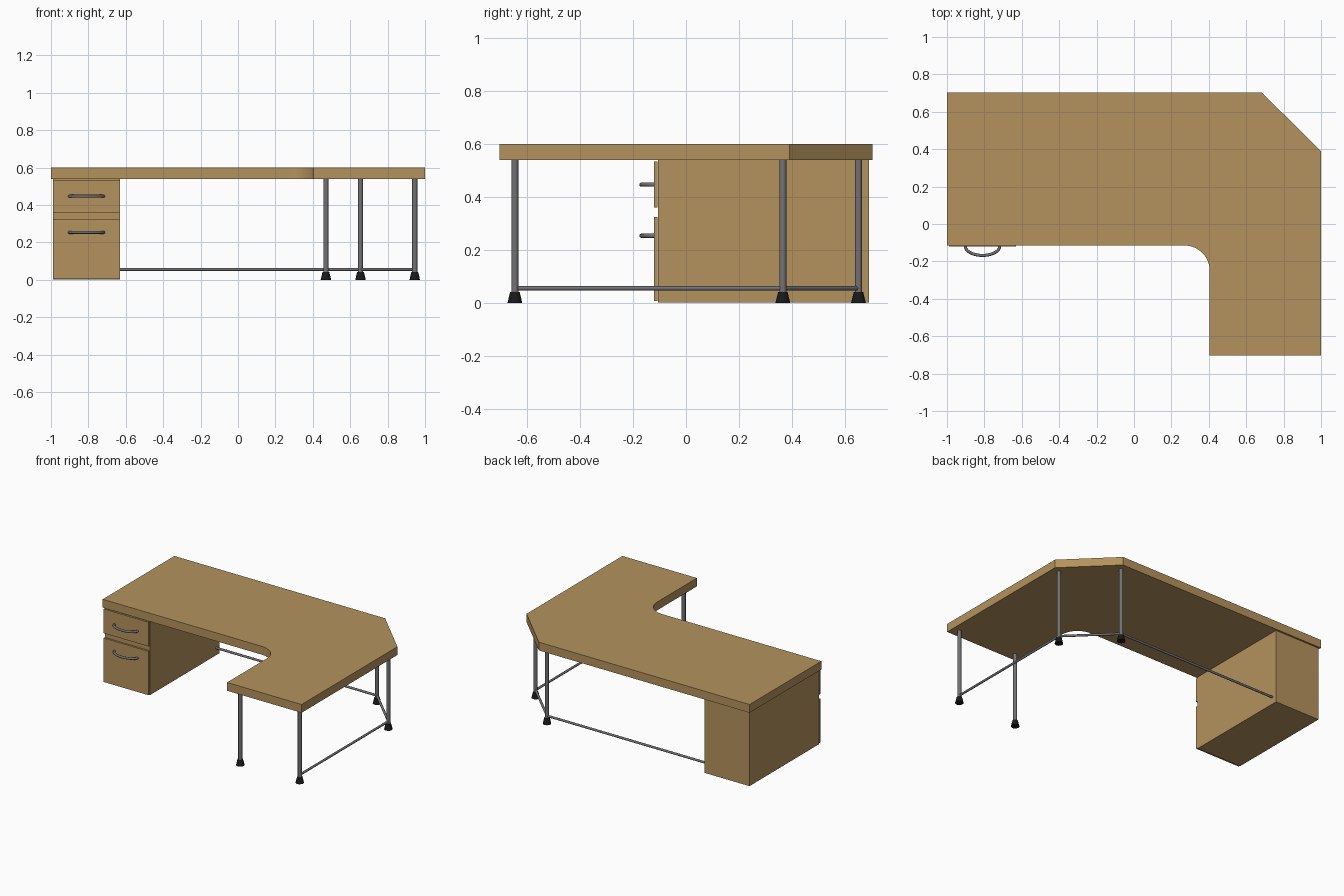
import bpy, bmesh, math
from mathutils import Vector

if "Cube" in bpy.data.objects:
    bpy.data.objects.remove(bpy.data.objects["Cube"])


def material(name, rgb):
    m = bpy.data.materials.new(name)
    m.diffuse_color = (*rgb, 1)
    m.use_nodes = True
    m.node_tree.nodes["Principled BSDF"].inputs["Base Color"].default_value = m.diffuse_color
    return m


WOOD = material("wood", (0.46, 0.29, 0.11))
METAL = material("metal", (0.17, 0.17, 0.18))
RUBBER = material("rubber", (0.01, 0.01, 0.01))


def finish(name, bm, mat, smooth=False):
    bmesh.ops.recalc_face_normals(bm, faces=bm.faces)
    me = bpy.data.meshes.new(name)
    bm.to_mesh(me)
    bm.free()
    me.materials.append(mat)
    ob = bpy.data.objects.new(name, me)
    bpy.context.collection.objects.link(ob)
    if smooth:
        bpy.ops.object.select_all(action='DESELECT')
        ob.select_set(True)
        bpy.context.view_layer.objects.active = ob
        bpy.ops.object.shade_smooth_by_angle(angle=math.radians(40))
    return ob


def slab(name, outline, z0, z1, mat):
    bm = bmesh.new()
    face = bm.faces.new([bm.verts.new((x, y, z0)) for x, y in outline])
    ext = bmesh.ops.extrude_face_region(bm, geom=[face])
    verts = [v for v in ext["geom"] if isinstance(v, bmesh.types.BMVert)]
    bmesh.ops.translate(bm, verts=verts, vec=(0, 0, z1 - z0))
    return finish(name, bm, mat)


def box(name, x0, x1, y0, y1, z0, z1, mat):
    return slab(name, [(x0, y0), (x1, y0), (x1, y1), (x0, y1)], z0, z1, mat)


def rod(name, a, b, r0, r1, mat):
    a, b = Vector(a), Vector(b)
    bm = bmesh.new()
    bmesh.ops.create_cone(bm, cap_ends=True, segments=20,
                          radius1=r0, radius2=r1, depth=(b - a).length)
    rot = (b - a).to_track_quat('Z', 'Y').to_matrix().to_4x4()
    bm.transform(rot)
    bmesh.ops.translate(bm, verts=bm.verts, vec=(a + b) / 2)
    return finish(name, bm, mat, True)


def handle(name, cx, y, z):
    # half-elliptical bow swept with a round section
    bm = bmesh.new()
    a, b, r, n, s = 0.092, 0.05, 0.008, 28, 12
    rings = []
    for i in range(n + 1):
        t = math.pi * i / n
        c = Vector((cx - a * math.cos(t), y - b * math.sin(t), z))
        tan = Vector((a * math.sin(t), -b * math.cos(t), 0)).normalized()
        side = Vector((tan.y, -tan.x, 0))
        rings.append([bm.verts.new(c + r * (math.cos(q) * side + math.sin(q) * Vector((0, 0, 1))))
                      for q in (2 * math.pi * k / s for k in range(s))])
    for p, q in zip(rings, rings[1:]):
        for k in range(s):
            bm.faces.new((p[k], p[(k + 1) % s], q[(k + 1) % s], q[k]))
    bm.faces.new(rings[0])
    bm.faces.new(rings[-1])
    return finish(name, bm, METAL, True)


# L-shaped top with clipped back corner and filleted inner corner
R = 0.135
fillet = [(0.27 + R * math.cos(t), -0.25 + R * math.sin(t))
          for t in (math.pi / 2 * i / 16 for i in range(17))]
slab("desk_top", [(1, -0.703), (1, 0.39), (0.683, 0.703), (-1, 0.703), (-1, -0.115)]
     + fillet[::-1] + [(0.405, -0.703)], 0.54, 0.60, WOOD)

# Drawer cabinet
box("cabinet", -0.99, -0.63, -0.105, 0.69, 0.003, 0.54, WOOD)
for name, z0, z1, zh in (("upper", 0.36, 0.535, 0.447), ("lower", 0.008, 0.325, 0.254)):
    box(name + "_drawer_front", -0.99, -0.63, -0.12, -0.107, z0, z1, WOOD)
    handle(name + "_drawer_handle", -0.81, -0.118, zh)

# Legs with flared feet
legs = [(0.47, -0.645), (0.945, -0.645), (0.945, 0.365), (0.655, 0.65)]
for i, (x, y) in enumerate(legs):
    rod(f"leg_{i + 1}", (x, y, 0.03), (x, y, 0.54), 0.0135, 0.0135, METAL)
    rod(f"foot_{i + 1}", (x, y, 0), (x, y, 0.042), 0.028, 0.018, RUBBER)

# Stretcher bars running around the outside to the cabinet
path = legs[1:] + [(-0.635, 0.65)]
for i, (p, q) in enumerate(zip(path, path[1:])):
    rod(f"stretcher_{i + 1}", (*p, 0.056), (*q, 0.056), 0.008, 0.008, METAL)
